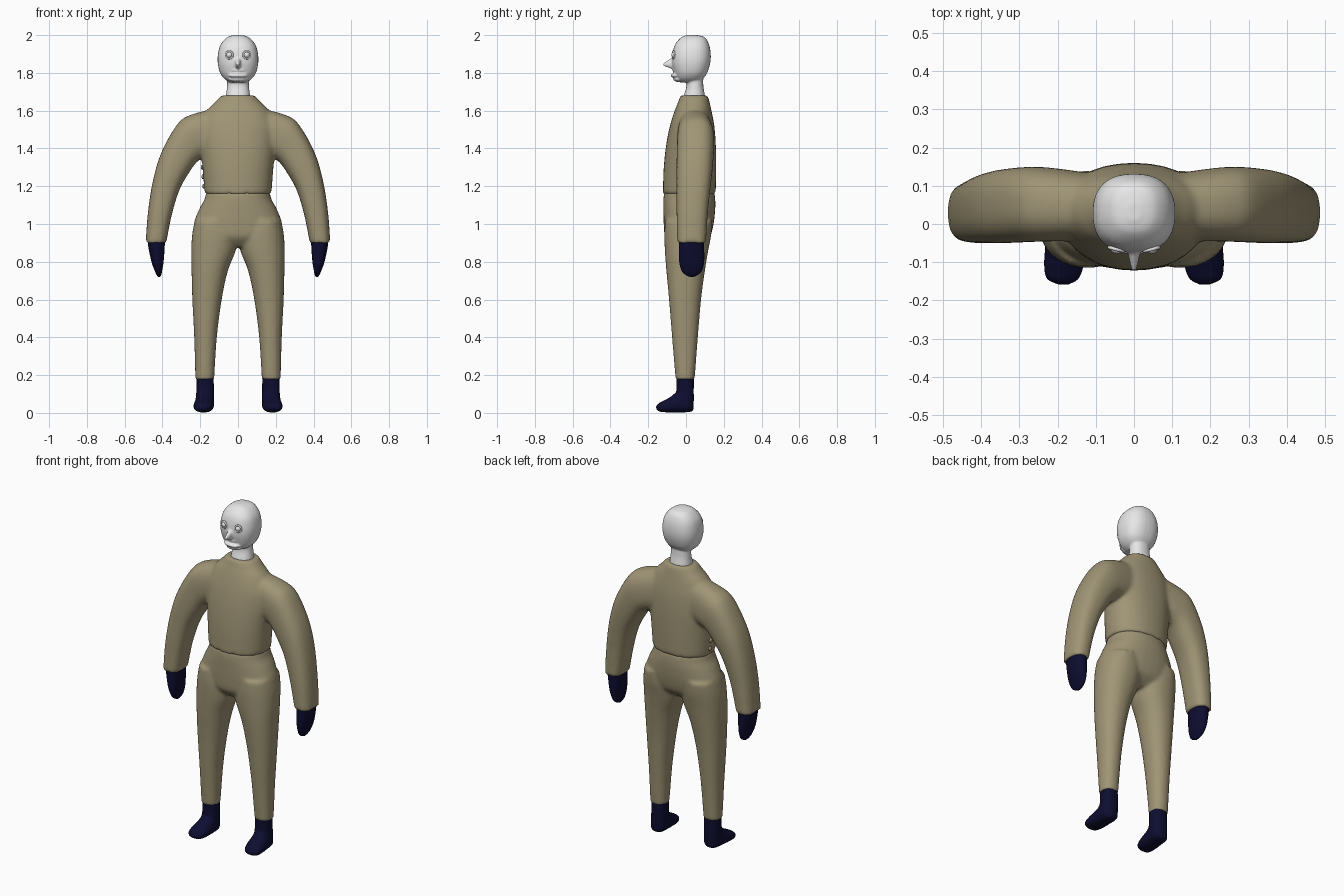
import bpy, bmesh, math
from mathutils import Matrix, Vector

if "Cube" in bpy.data.objects:
    bpy.data.objects.remove(bpy.data.objects["Cube"])


def material(name, rgb):
    m = bpy.data.materials.new(name)
    m.use_nodes = True
    m.diffuse_color = (*rgb, 1)
    bsdf = m.node_tree.nodes["Principled BSDF"]
    bsdf.inputs["Base Color"].default_value = (*rgb, 1)
    bsdf.inputs["Roughness"].default_value = 0.7
    return m


KHAKI = material("khaki cloth", (0.35, 0.30, 0.18))
NAVY = material("navy leather", (0.004, 0.004, 0.03))
WHITE = material("pale skin", (0.8, 0.8, 0.8))


def spline(rings, steps=6):
    """Catmull-Rom interpolation of ring tuples."""
    pts = [rings[0]] + rings + [rings[-1]]
    out = []
    for a, b, c, d in zip(pts, pts[1:], pts[2:], pts[3:]):
        for k in range(steps):
            t = k / steps
            out.append([0.5 * (2 * q + (r - p) * t + (2 * p - 5 * q + 4 * r - s) * t * t
                               + (3 * q - p - 3 * r + s) * t ** 3)
                        for p, q, r, s in zip(a, b, c, d)])
    return out + [rings[-1]]


def loft(bm, rings, side=1, depth="y", power=2.2, sides=32):
    """Ring: two opposite points drawn in a plane, then low and high across it."""
    loops = []
    for p0, p1, q0, q1, lo, hi in spline(rings):
        loop = []
        for k in range(sides):
            a = 2 * math.pi * k / sides
            c, s = math.cos(a), math.sin(a)
            u = 0.5 + 0.5 * math.copysign(abs(c) ** (2 / power), c)
            v = 0.5 + 0.5 * math.copysign(abs(s) ** (2 / power), s)
            w, h, d = p0 + (q0 - p0) * u, p1 + (q1 - p1) * u, lo + (hi - lo) * v
            co = (w * side, d, h) if depth == "y" else (d * side, w, h)
            loop.append(bm.verts.new(co))
        loops.append(loop)
    faces = [bm.faces.new(loops[0]), bm.faces.new(loops[-1][::-1])]
    for l, m in zip(loops, loops[1:]):
        for k in range(sides):
            n = (k + 1) % sides
            faces.append(bm.faces.new((l[k], m[k], m[n], l[n])))
    bmesh.ops.recalc_face_normals(bm, faces=faces)


def stack(rows):
    """Level rings from rows of height, centre x, half width, front y, back y."""
    return [(x - w, z, x + w, z, f, b) for z, x, w, f, b in rows]


def ball(bm, centre, radii):
    bmesh.ops.create_uvsphere(bm, u_segments=24, v_segments=16, radius=1,
                              matrix=Matrix.Translation(centre) @ Matrix.Diagonal((*radii, 1)))


def finish(name, bm, mat, voxel=0, smooth=0):
    mesh = bpy.data.meshes.new(name)
    bm.to_mesh(mesh)
    bm.free()
    mesh.materials.append(mat)
    for p in mesh.polygons:
        p.use_smooth = True
    ob = bpy.data.objects.new(name, mesh)
    bpy.context.scene.collection.objects.link(ob)
    if voxel:
        r = ob.modifiers.new("blend", "REMESH")
        r.mode, r.voxel_size, r.use_smooth_shade = "VOXEL", voxel, True
        s = ob.modifiers.new("soften", "SMOOTH")
        s.factor, s.iterations = 0.5, smooth
    return ob


# Shirt: trunk and both sleeves blended together
bm = bmesh.new()
loft(bm, stack([
    (1.16, 0, .178, -.122, .156), (1.18, 0, .179, -.122, .158), (1.3, 0, .188, -.118, .16),
    (1.42, 0, .2, -.105, .158), (1.52, 0, .2, -.085, .15), (1.6, 0, .165, -.06, .135),
    (1.645, 0, .122, -.042, .125), (1.68, 0, .09, -.03, .117)]))
for side in (1, -1):
    loft(bm, [
        (.06, 1.38, .13, 1.61, -.04, .13), (.15, 1.36, .25, 1.578, -.045, .145),
        (.21, 1.335, .32, 1.53, -.047, .15), (.26, 1.27, .403, 1.385, -.05, .144),
        (.31, 1.18, .448, 1.24, -.05, .132), (.35, 1.05, .476, 1.07, -.05, .116),
        (.38, .9, .489, .9, -.047, .106)], side, power=2.5)
finish("shirt", bm, KHAKI, 0.01, 8)

# Trousers: hips and both legs blended together
bm = bmesh.new()
loft(bm, stack([
    (1.17, 0, .168, -.116, .15), (1.13, 0, .178, -.12, .155), (1.08, 0, .205, -.12, .155),
    (1.0, 0, .234, -.118, .146), (.93, 0, .215, -.11, .125), (.88, 0, .12, -.07, .07)]))
for side in (1, -1):
    loft(bm, stack([
        (1.02, .13, .098, -.11, .14), (.95, .122, .12, -.115, .135), (.86, .13, .118, -.112, .118),
        (.75, .15, .096, -.104, .1), (.6, .164, .078, -.09, .08), (.4, .172, .06, -.074, .063),
        (.175, .176, .05, -.055, .046)]), side)
finish("trousers", bm, KHAKI, 0.01, 6)

# Mitten hands and boots
for side, word in ((1, "left"), (-1, "right")):
    bm = bmesh.new()
    loft(bm, [
        (.388, .93, .48, .93, -.036, .096), (.388, .88, .475, .88, -.037, .096),
        (.394, .8, .458, .8, -.036, .096), (.402, .75, .44, .75, -.022, .083),
        (.407, .729, .43, .729, .0, .06), (.413, .72, .422, .72, .02, .04)], side)
    finish(word + "_hand", bm, NAVY)

    bm = bmesh.new()
    loft(bm, [
        (-.05, .21, .041, .21, .129, .22), (-.05, .13, .041, .12, .128, .22),
        (-.055, .108, .04, .04, .127, .224), (-.07, .095, .03, .008, .127, .228),
        (-.085, .083, -.03, .003, .128, .232), (-.115, .066, -.1, .003, .132, .235),
        (-.145, .05, -.14, .007, .145, .228), (-.158, .034, -.157, .02, .17, .2)],
        side, depth="x", power=2.4)
    finish(word + "_boot", bm, NAVY)

# Head: skull, neck, nose, lips and chin blended together
bm = bmesh.new()
loft(bm, stack([
    (2.001, 0, .018, .01, .055), (1.988, 0, .058, -.025, .1), (1.95, 0, .092, -.058, .122),
    (1.9, 0, .106, -.072, .131), (1.85, 0, .107, -.073, .128), (1.8, 0, .095, -.062, .112),
    (1.768, 0, .072, -.05, .09), (1.75, 0, .045, -.03, .07)]), power=2.4)
loft(bm, stack([
    (1.63, 0, .072, -.02, .1), (1.68, 0, .064, -.012, .1), (1.73, 0, .058, .002, .092),
    (1.8, 0, .056, .0, .09)]))
loft(bm, [
    (-.05, 1.9, -.05, 1.815, -.02, .02), (-.088, 1.872, -.082, 1.824, -.014, .014),
    (-.122, 1.85, -.12, 1.838, -.006, .006)], depth="x")
ball(bm, (0, -.052, 1.786), (.052, .03, .013))
ball(bm, (0, -.05, 1.813), (.045, .022, .009))
ball(bm, (0, -.035, 1.767), (.05, .032, .016))
finish("head", bm, WHITE, 0.005, 4)

# Eyes: ball with a raised lid ring
for side, word in ((1, "left"), (-1, "right")):
    centre = Vector((.046 * side, -.062, 1.895))
    bm = bmesh.new()
    ball(bm, centre, (.016, .016, .016))
    finish(word + "_eye", bm, WHITE)
    bpy.ops.mesh.primitive_torus_add(
        major_radius=.019, minor_radius=.005, major_segments=28, minor_segments=10,
        location=centre - Vector((0, .004, 0)), rotation=(math.pi / 2, 0, .25 * side))
    lid = bpy.context.object
    lid.name = word + "_eyelid"
    lid.data.materials.append(WHITE)
    bpy.ops.object.shade_smooth()

# Small fasteners on the right flank of the shirt
bm = bmesh.new()
for k in range(3):
    ball(bm, (-.181 - .004 * k, .03, 1.2 + .05 * k), (.008, .013, .013))
finish("side_buttons", bm, KHAKI)
